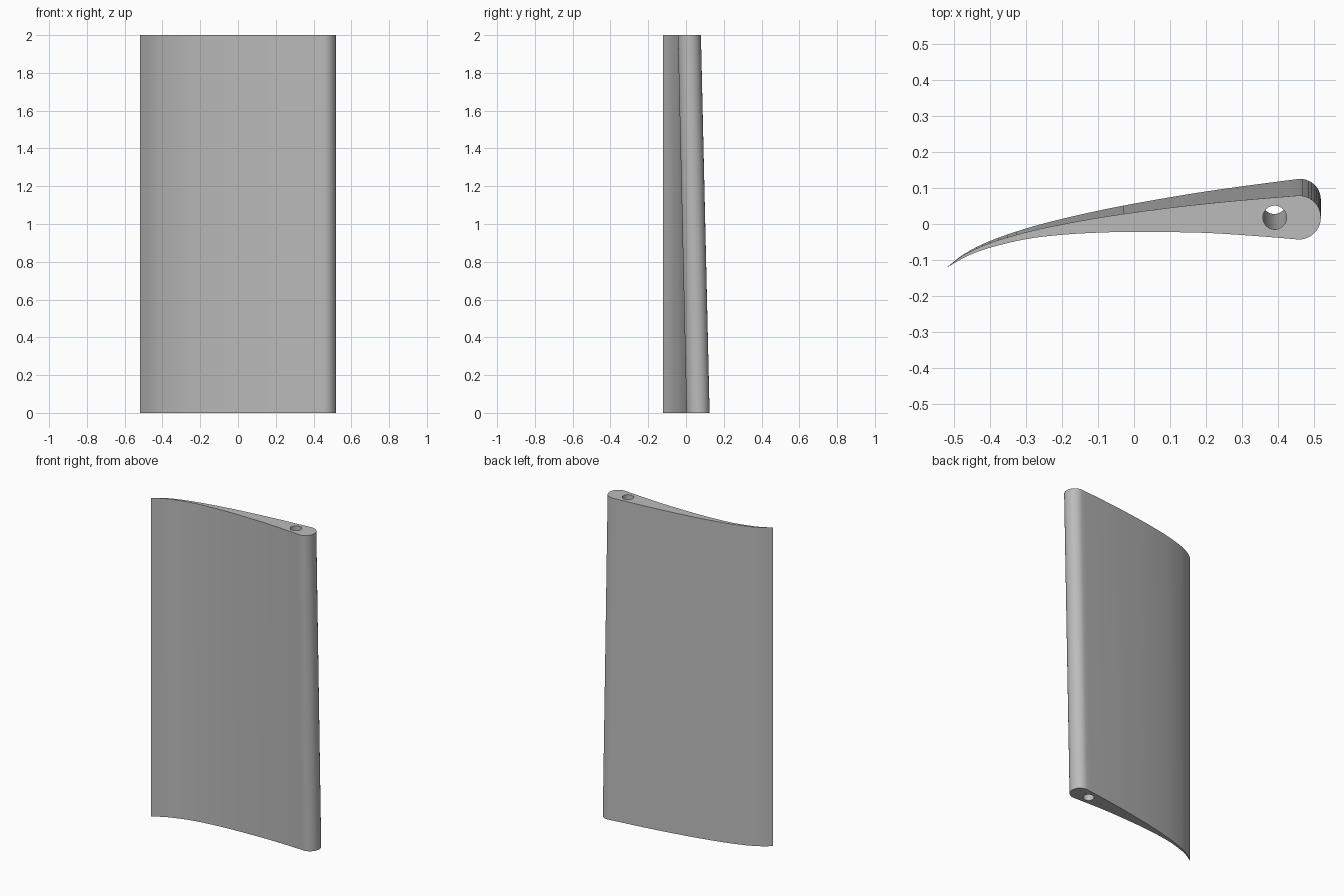
import bpy, bmesh, math

if "Cube" in bpy.data.objects:
    bpy.data.objects.remove(bpy.data.objects["Cube"])

HEIGHT = 2.0
TAIL_X = -0.52
TWIST = 0.047          # sideways slope gained from tip to root


def spline(points, steps=4):
    """Smooth open curve through the points."""
    p = [points[0]] + points + [points[-1]]
    out = []
    for i in range(1, len(p) - 2):
        for s in range(steps):
            t = s / steps
            out.append(tuple(
                0.5 * (2 * b + (c - a) * t + (2 * a - 5 * b + 4 * c - d) * t * t
                       + (3 * b - a - 3 * c + d) * t ** 3)
                for a, b, c, d in zip(p[i - 1], p[i], p[i + 1], p[i + 2])))
    return out + [points[-1]]


# Blade section at the top: convex back, round nose, concave front
back = spline([(TAIL_X, -0.121), (-0.47, -0.085), (-0.4, -0.053), (-0.3, -0.023),
               (-0.2, -0.001), (-0.1, 0.017), (0, 0.032), (0.15, 0.051),
               (0.3, 0.066), (0.457, 0.079)])
front = spline([(0.457, -0.043), (0.32, -0.032), (0.18, -0.024), (0, -0.022),
                (-0.1, -0.024), (-0.2, -0.03), (-0.3, -0.042), (-0.4, -0.066),
                (-0.46, -0.088), (TAIL_X, -0.121)])
nose = [(0.457 + 0.061 * math.cos(a), 0.018 + 0.061 * math.sin(a))
        for a in (math.pi / 2 - math.pi * i / 20 for i in range(1, 20))]
outline = back + nose + front[:-1]

# Round bore running the whole height near the nose
bore = [(0.39 + 0.033 * math.cos(a), 0.018 + 0.033 * math.sin(a))
        for a in (2 * math.pi * i / 32 for i in range(32))]

bm = bmesh.new()


def ring(points, z):
    """Closed loop at height z, turned about the tail edge."""
    k = TWIST * (1 - z / HEIGHT)
    verts = [bm.verts.new((x, y + k * (x - TAIL_X), z)) for x, y in points]
    n = len(verts)
    return verts, [bm.edges.new((verts[i], verts[(i + 1) % n])) for i in range(n)]


# Side walls of the blade and the bore
caps = {0.0: [], HEIGHT: []}
for loop in (outline, bore):
    low, low_edges = ring(loop, 0.0)
    high, high_edges = ring(loop, HEIGHT)
    caps[0.0] += low_edges
    caps[HEIGHT] += high_edges
    n = len(loop)
    for i in range(n):
        j = (i + 1) % n
        bm.faces.new((low[i], low[j], high[j], high[i]))

# End faces, left open at the bore
for edges in caps.values():
    bmesh.ops.triangle_fill(bm, edges=edges, use_beauty=True)
bmesh.ops.recalc_face_normals(bm, faces=bm.faces)

mesh = bpy.data.meshes.new("blade")
bm.to_mesh(mesh)
bm.free()
blade = bpy.data.objects.new("blade", mesh)
bpy.context.collection.objects.link(blade)

grey = bpy.data.materials.new("light grey")
grey.diffuse_color = (0.5, 0.5, 0.5, 1)
grey.use_nodes = True
grey.node_tree.nodes["Principled BSDF"].inputs["Base Color"].default_value = grey.diffuse_color
mesh.materials.append(grey)

bpy.context.view_layer.objects.active = blade
blade.select_set(True)
bpy.ops.object.shade_smooth_by_angle(angle=math.radians(30))
